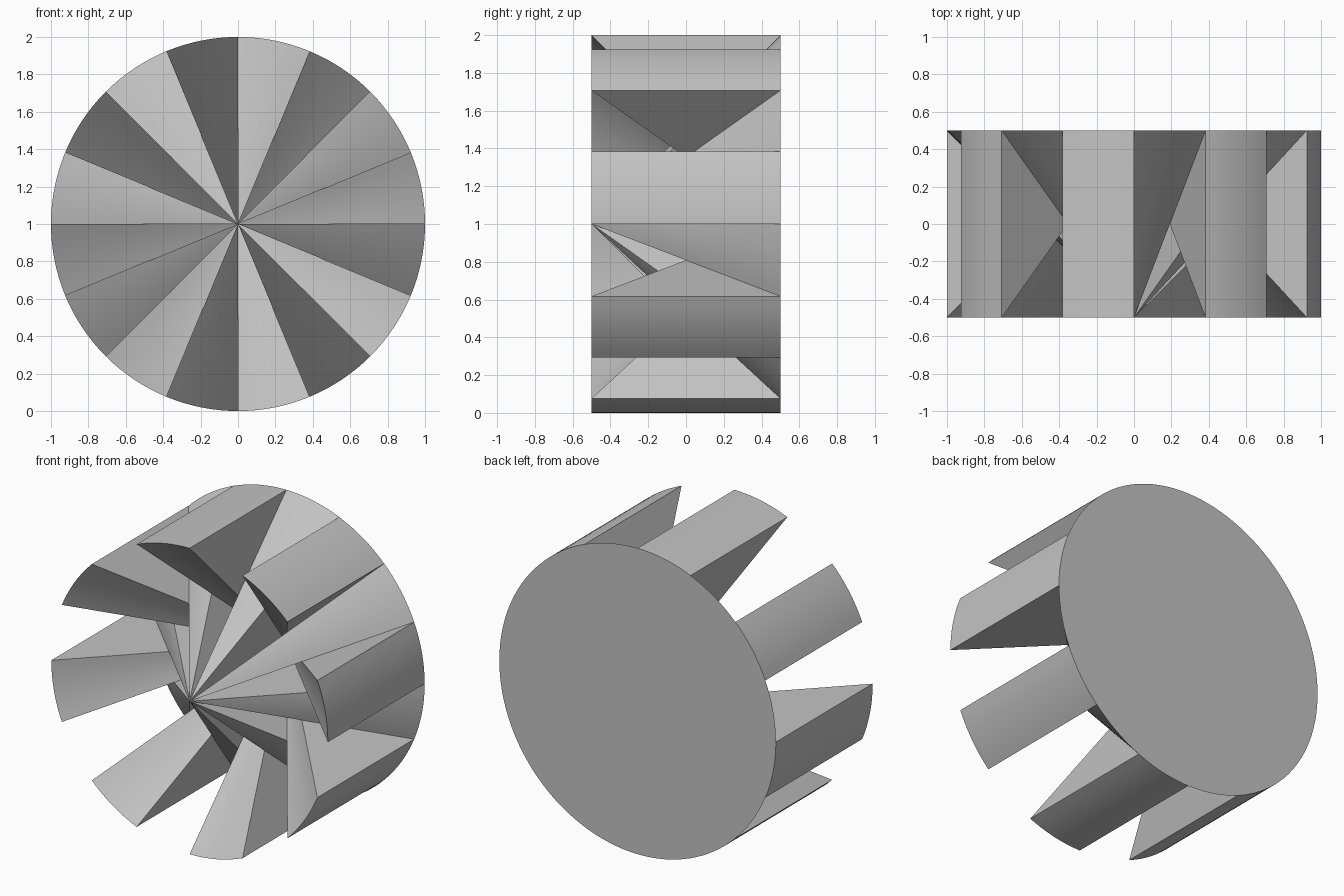
import bpy, bmesh, math

cube = bpy.data.objects.get("Cube")
if cube:
    bpy.data.objects.remove(cube, do_unlink=True)

SECTORS = 16      # alternating teeth and notches
STEPS = 8         # arc segments per sector
RADIUS = 1.0
HALF = 0.5        # half of the depth along y
COUNT = SECTORS * STEPS

bm = bmesh.new()


def ring(radius, y):
    """Ring of vertices around the y axis, counter-clockwise from the front."""
    step = 2 * math.pi / COUNT
    return [bm.verts.new((radius * math.cos(i * step), y, RADIUS + radius * math.sin(i * step)))
            for i in range(COUNT)]


front_rim = ring(RADIUS, -HALF)
back_rim = ring(RADIUS, HALF)
middle = ring(RADIUS / 2, 0)      # where the two cones cross
tip = bm.verts.new((0, -HALF, RADIUS))
hub = bm.verts.new((0, HALF, RADIUS))

# Sloping sectors: teeth rise to the rim, notches rise to the central tip
for i in range(COUNT):
    j = (i + 1) % COUNT
    tooth = (i // STEPS) % 2 == 0
    centre, rim = (hub, front_rim) if tooth else (tip, back_rim)
    bm.faces.new((centre, middle[i], middle[j]))
    bm.faces.new((middle[i], rim[i], rim[j], middle[j]))
    if tooth:
        bm.faces.new((front_rim[i], back_rim[i], back_rim[j], front_rim[j]))

# Flat radial walls between neighbouring sectors
for s in range(SECTORS):
    i = s * STEPS
    walls = [(front_rim[i], back_rim[i], middle[i]), (tip, hub, middle[i])]
    for wall in walls:
        bm.faces.new(wall[::-1] if s % 2 == 0 else wall)

# Back disc
bm.faces.new(back_rim[::-1])

mesh = bpy.data.meshes.new("toothed_coupling")
bm.to_mesh(mesh)
bm.free()
coupling = bpy.data.objects.new("toothed_coupling", mesh)
bpy.context.collection.objects.link(coupling)

# Plain grey material
grey = bpy.data.materials.new("plain_grey")
grey.use_nodes = True
colour = (0.55, 0.55, 0.55, 1)
grey.diffuse_color = colour
grey.node_tree.nodes["Principled BSDF"].inputs["Base Color"].default_value = colour
mesh.materials.append(grey)

# Smooth arcs, sharp edges
bpy.ops.object.select_all(action='DESELECT')
coupling.select_set(True)
bpy.context.view_layer.objects.active = coupling
bpy.ops.object.shade_smooth_by_angle(angle=math.radians(20))
